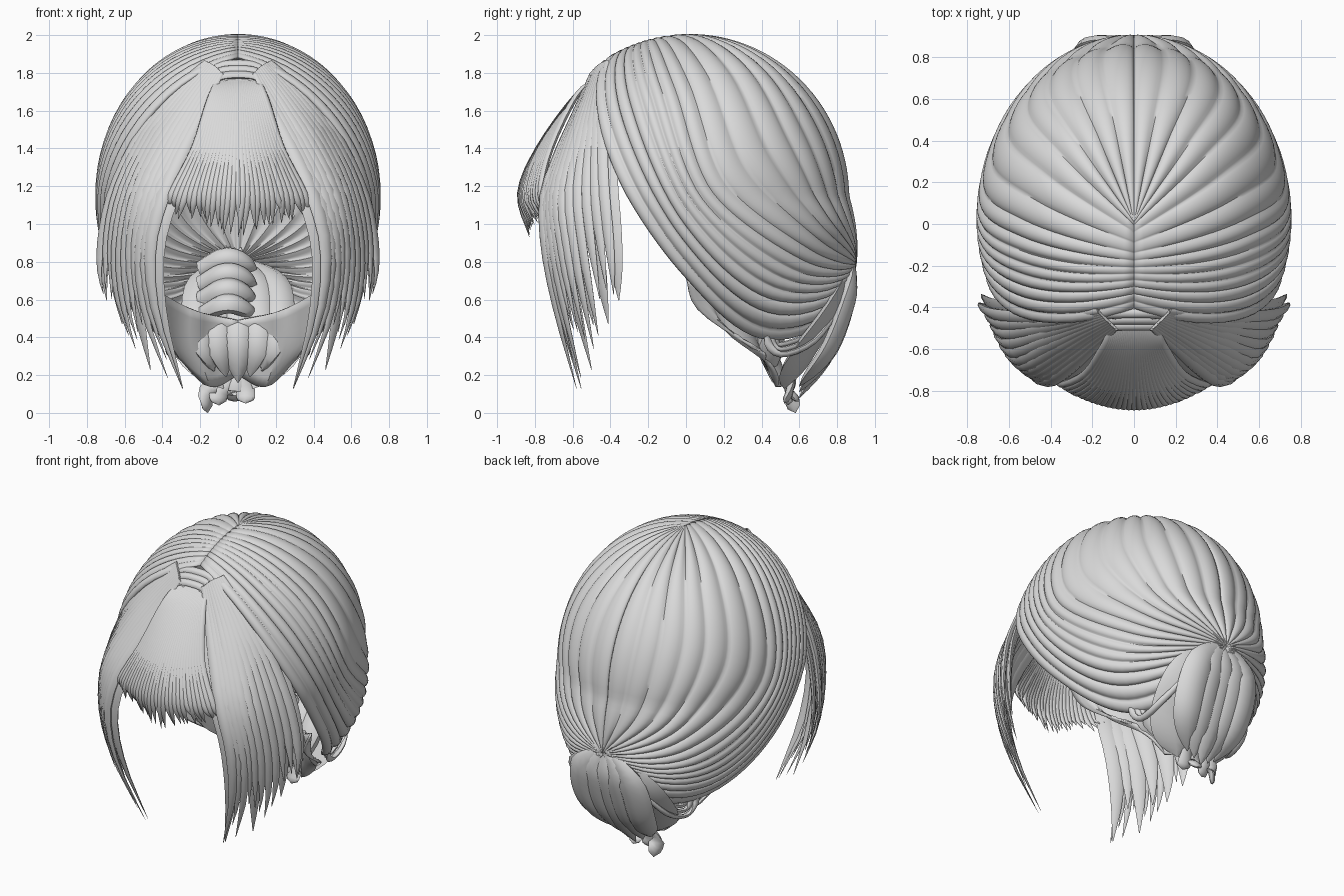
import bpy, bmesh, math, random
from mathutils import Vector

random.seed(4)
if "Cube" in bpy.data.objects:
    bpy.data.objects.remove(bpy.data.objects["Cube"])

grey = bpy.data.materials.new("hair_grey")
grey.use_nodes = True
grey.diffuse_color = (0.7, 0.7, 0.7, 1)
grey.node_tree.nodes["Principled BSDF"].inputs["Base Color"].default_value = (0.7, 0.7, 0.7, 1)

CENTRE = Vector((0, 0.02, 1.15))
KNOT = (0, 0.87, 0.8)


def spline(points, t):
    """Smooth curve through the points, t from 0 to 1."""
    p = [Vector(q) for q in points]
    p = [2 * p[0] - p[1]] + p + [2 * p[-1] - p[-2]]
    s = t * (len(p) - 3)
    i = min(int(s), len(p) - 4)
    f = s - i
    a, b, c, d = p[i:i + 4]
    return b + 0.5 * f * (c - a + f * (2 * a - 5 * b + 4 * c - d + f * (3 * (b - c) + d - a)))


def blend(guides, u, t):
    """Point on the sheet spanned by several guide curves."""
    return spline([spline(g, t) for g in guides], u)


def on_head(p):
    """Push a point onto the egg-shaped head."""
    q = p - CENTRE
    shear = 0.3 * max(0, -q.z)
    q.y -= shear
    height = 0.85 if q.z > 0 else 0.9
    k = 1 / math.sqrt((q.x / 0.75) ** 2 + (q.y / 0.84) ** 2 + (q.z / height) ** 2)
    q *= k
    q.y += shear * k
    return CENTRE + q


def finish(name, bm, mirror=False, thick=0):
    bmesh.ops.recalc_face_normals(bm, faces=bm.faces)
    mesh = bpy.data.meshes.new(name)
    bm.to_mesh(mesh)
    bm.free()
    mesh.materials.append(grey)
    ob = bpy.data.objects.new(name, mesh)
    bpy.context.collection.objects.link(ob)
    bpy.ops.object.select_all(action='DESELECT')
    ob.select_set(True)
    bpy.context.view_layer.objects.active = ob
    bpy.ops.object.shade_smooth_by_angle(angle=math.radians(50))
    if thick:
        mod = ob.modifiers.new("thickness", 'SOLIDIFY')
        mod.thickness, mod.offset = thick, 0
    if mirror:
        ob.modifiers.new("mirror", 'MIRROR').use_mirror_merge = False
    return ob


def sheet(bm, point, nu, nt):
    """Grid of quads from a function of u and t."""
    rows = [[bm.verts.new(point(i / nu, j / nt)) for j in range(nt + 1)] for i in range(nu + 1)]
    for a, b in zip(rows, rows[1:]):
        for j in range(nt):
            bm.faces.new((a[j], a[j + 1], b[j + 1], b[j]))


def lock(bm, path, width, thick, root=0.4, sharp=4, end=1.0, steps=16):
    """Tapered strand with a lens section, lying flat against the head."""
    rings = []
    for j in range(steps + 1):
        t = j / steps
        p = spline(path, t * end)
        ahead, back = min(1, t * end + 0.02), max(0, t * end - 0.02)
        along = (spline(path, ahead) - spline(path, back)).normalized()
        side = along.cross(p - Vector((0, 0.1, 1.0))).normalized()
        out = side.cross(along)
        size = (root + (1 - root) * min(1, t * 3)) * max(0.03, 1 - t ** sharp)
        rings.append([bm.verts.new(p + side * width * size * math.cos(a) + out * thick * size * math.sin(a))
                      for a in (k * math.tau / 8 for k in range(8))])
    for a, b in zip(rings, rings[1:]):
        for k in range(8):
            bm.faces.new((a[k - 1], a[k], b[k], b[k - 1]))
    bm.faces.new(rings[0])
    bm.faces.new(rings[-1][::-1])


# Cap: combed sections fan from the parting to the knot
cap_guides = [
    [(0, 0, 2), (0, .45, 1.88), (0, .75, 1.5), (0, .86, 1.1), KNOT],
    [(0, 0, 2), (.3, .3, 1.8), (.5, .55, 1.45), (.38, .74, 1.05), KNOT],
    [(0, -.15, 2), (.5, 0, 1.7), (.74, .2, 1.2), (.5, .65, .85), KNOT],
    [(0, -.28, 1.95), (.5, -.25, 1.65), (.73, 0, 1.05), (.55, .45, .65), KNOT],
    [(0, -.4, 1.88), (.6, -.4, 1.35), (.62, 0, .72), (.35, .45, .36), KNOT],
]
SECTIONS = 15


def cap_point(u, t):
    p = on_head(blend(cap_guides, u, t))
    swell = abs(math.sin(math.pi * SECTIONS * (u + 0.02 * math.sin(9 * u) * math.sin(math.pi * u)))) ** 0.6
    groove = 0.028 * (1 - swell) * min(1, t * 5 + 0.2)
    return CENTRE + (p - CENTRE) * (1 - groove)


bm = bmesh.new()
sheet(bm, cap_point, SECTIONS * 8, 40)
finish("hair_cap", bm, mirror=True, thick=0.012)

# Side locks framing the face
side_guides = [
    [(.09, -.5, 1.8), (.24, -.62, 1.5), (.4, -.75, 1.15), (.47, -.72, .7), (.31, -.58, .13)],
    [(.13, -.46, 1.84), (.34, -.55, 1.55), (.54, -.66, 1.15), (.6, -.6, .7), (.5, -.5, .24)],
    [(.17, -.42, 1.86), (.43, -.45, 1.6), (.65, -.44, 1.2), (.73, -.4, .85), (.72, -.38, .58)],
]
bm = bmesh.new()
for layer, count, width in ((0, 11, .045), (1, 6, .075)):
    for i in range(count):
        u = i / (count - 1)
        path = [blend(side_guides, u, k / 6) for k in range(7)]
        path = [p - Vector((0.025 * layer, -0.025 * layer, 0)) for p in path]
        path[-1].x += random.uniform(-.03, .03)
        lock(bm, path, width, 0.022, root=0.35, end=1 - (0.15 * random.random() if i else 0))
finish("side_locks", bm, mirror=True)

# Fringe fanning from the hairline
bm = bmesh.new()
STRANDS = 29
for i in range(STRANDS):
    s = 2.5 * i / (STRANDS - 1) - 1.25
    j = random.uniform(-.03, .03)
    path = [(.08 * s, -.46, 1.78), (.11 * s, -.58, 1.68), (.18 * s, -.78 + .04 * s * s, 1.4),
            (.28 * s, -.88 + .07 * s * s, 1.16), (.31 * s + j, -.83 + .07 * s * s, .95 + .09 * abs(s) + j)]
    lock(bm, path, 0.026, 0.018, root=0.3, sharp=6)
finish("fringe", bm)

# Arched strands joining the fringe to the side locks
bm = bmesh.new()
for k in range(3):
    d = 0.03 * k
    lock(bm, [(-.28, -.5 - d, 1.62 - d), (-.15, -.44 - d, 1.81 - d), (0, -.43 - d, 1.85 - d),
              (.15, -.44 - d, 1.81 - d), (.28, -.5 - d, 1.62 - d)], 0.025, 0.018, sharp=8)
finish("hairline_arch", bm)

# Nape: under layer closing the back of the neck
nape_guides = [
    [(.55, .0, .72), (.42, .12, .64), (.22, .32, .54), (0, .42, .49)],
    [(.46, .06, .55), (.4, .2, .45), (.22, .38, .36), (0, .45, .38)],
    [(.36, .35, .34), (.3, .42, .28), (.15, .48, .14), (0, .52, .2)],
]
bm = bmesh.new()
sheet(bm, lambda u, t: blend(nape_guides, u, t) + Vector((0, 0.03 * abs(math.sin(math.pi * 3 * t)), 0)), 8, 18)
finish("nape_layer", bm, mirror=True, thick=0.015)

# Tail: outer and inner locks hanging from the knot
bm = bmesh.new()
for i in range(-2, 3):
    x = 0.09 * i
    low = 0.08 + 0.03 * abs(i)
    lock(bm, [KNOT, (x, .86, .62), (1.1 * x, .76, .34), (.6 * x - .04, .6, low)], .1, .045, sharp=7)
    lock(bm, [KNOT, (x, .66, .66), (1.1 * x, .46, .42), (.7 * x, .46, low + .08)], .1, .07, sharp=7)
for side in (-1, 1):
    lock(bm, [(0, .84, .78), (.2 * side, .78, .55), (.2 * side, .62, .32), (.08 * side, .52, .13)],
         .16, .04, sharp=7)
finish("tail", bm)

# Rolled root of the tail inside the cap
bm = bmesh.new()
for k in range(4):
    lock(bm, [(-.2, .5 + .04 * k, .52 + .08 * k), (-.05, .42 + .05 * k, .58 + .08 * k),
              (.1, .5 + .04 * k, .52 + .08 * k)], .06, .05, root=.8, sharp=8)
finish("tail_roll", bm)

# Blunt tips at the bottom of the tail
bm = bmesh.new()
for x, y, z in ((-.16, .58, 0), (-.1, .54, .04), (-.02, .6, .06), (.04, .52, .05)):
    lock(bm, [(.5 * x, .56, .22), (x, .55, .12), (x, y, z)], .05, .02, root=.7, sharp=14, steps=8)
finish("tail_tips", bm)

# Loose loops beside the knot
bm = bmesh.new()
for k in range(3):
    d = 0.025 * k
    lock(bm, [(.02, .86, .78), (.2, .82, .58), (.33 - d, .68, .38 + d), (.36 - d, .5, .31 + d),
              (.38 - d, .43 + d, .4), (.36 - d, .52, .52), (.25, .7, .6)], .022, .014, sharp=9, steps=24)
finish("loose_loops", bm, mirror=True)

# Short wisps around the knot
bm = bmesh.new()
for k in range(9):
    a = k * math.tau / 9
    r = random.uniform(.05, .1)
    lock(bm, [(0, .84, .8), (.6 * r * math.cos(a), .88, .8 + .6 * r * math.sin(a)),
              (r * math.cos(a), .885, .8 + r * math.sin(a))], .02, .015, root=.8, steps=6)
finish("knot_wisps", bm)
